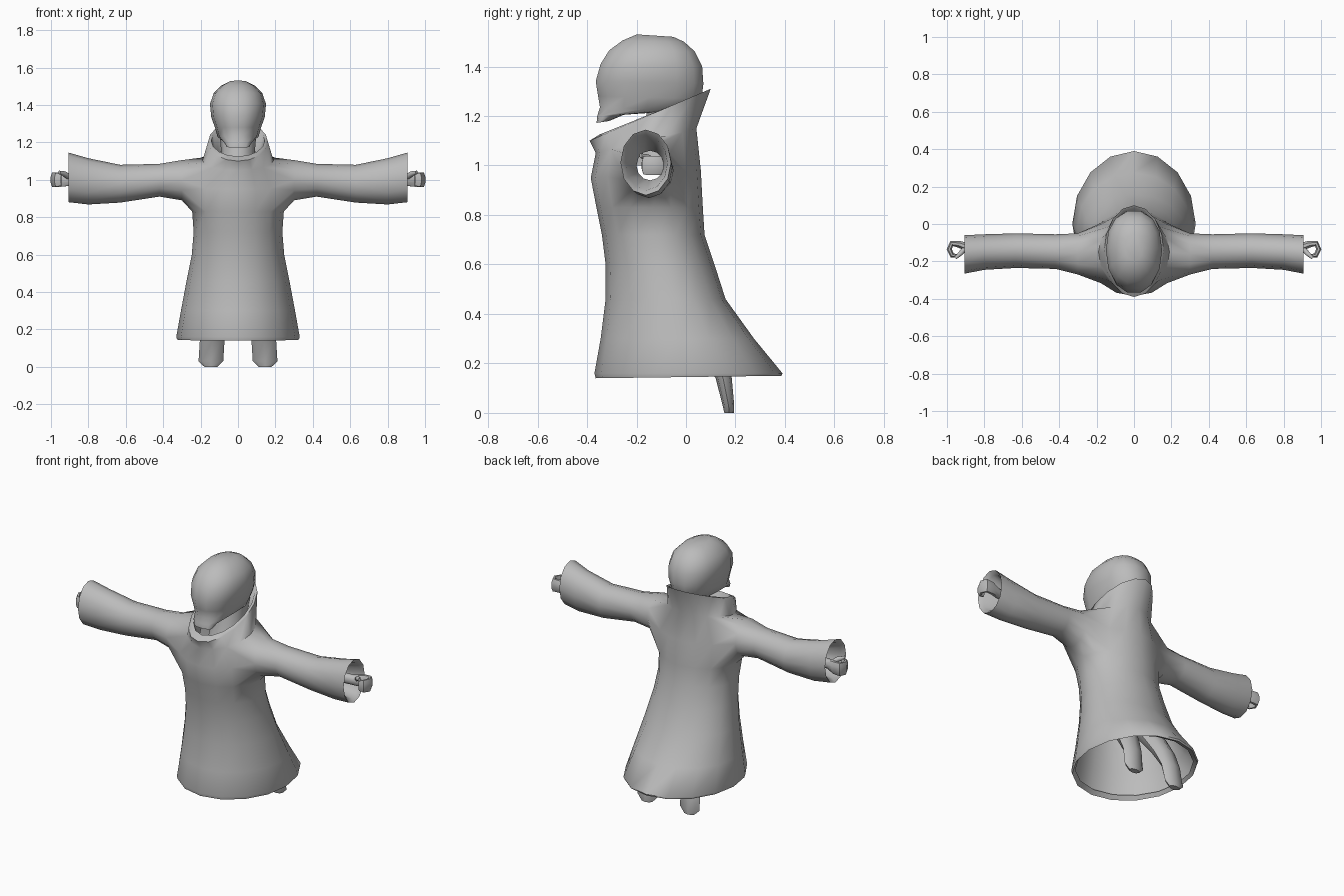
import bpy, bmesh, math
from mathutils import Vector

if "Cube" in bpy.data.objects:
    bpy.data.objects.remove(bpy.data.objects["Cube"])

mat = bpy.data.materials.new("plain grey")
mat.diffuse_color = (0.5, 0.5, 0.5, 1)
mat.use_nodes = True
mat.node_tree.nodes["Principled BSDF"].inputs["Base Color"].default_value = mat.diffuse_color


def finish(bm, name, angle=50):
    bmesh.ops.recalc_face_normals(bm, faces=bm.faces)
    me = bpy.data.meshes.new(name)
    bm.to_mesh(me)
    bm.free()
    me.materials.append(mat)
    ob = bpy.data.objects.new(name, me)
    bpy.context.collection.objects.link(ob)
    bpy.ops.object.select_all(action='DESELECT')
    ob.select_set(True)
    bpy.context.view_layer.objects.active = ob
    bpy.ops.object.shade_smooth_by_angle(angle=math.radians(angle))
    return ob


def skin(bm, rings, caps=False):
    """Join successive closed rings of points with quads."""
    rows = [[v if isinstance(v, bmesh.types.BMVert) else bm.verts.new(v) for v in r] for r in rings]
    n = len(rows[0])
    for a, b in zip(rows, rows[1:]):
        for i in range(n):
            bm.faces.new((a[i], a[(i + 1) % n], b[(i + 1) % n], b[i]))
    if caps:
        bm.faces.new(rows[0])
        bm.faces.new(rows[-1])
    return rows


def level(zf, zb, yf, yb, hx, cy, n=16, cx=0, p=1.0):
    """Egg-shaped ring; zf/zb are the heights at its front and back."""
    pts = []
    for i in range(n):
        a = 2 * math.pi * i / n
        c, s = math.cos(a), math.sin(a)
        c = math.copysign(abs(c) ** p, c)
        s = math.copysign(abs(s) ** p, s)
        y = cy + s * ((yb - cy) if s > 0 else (cy - yf))
        t = (y - yf) / (yb - yf)
        pts.append((cx + hx * c, y, zf + (zb - zf) * t))
    return pts


# Robe: body with tilted collar and sleeves grown out of side openings
body = [
    (.165, .165, -.345, .35, .31, 0),
    (.14, .15, -.365, .385, .325, 0),
    (.16, .16, -.37, .39, .33, 0),
    (.30, .30, -.345, .275, .305, -.02),
    (.46, .46, -.325, .16, .275, -.05),
    (.60, .60, -.325, .115, .247, -.09),
    (.72, .72, -.34, .075, .237, -.12),
    (.83, .83, -.362, .068, .245, -.14),
    (.95, .98, -.385, .06, .25, -.15),
    (1.05, 1.15, -.365, .042, .19, -.15),
    (1.10, 1.31, -.39, .10, .16, -.15),
    (1.125, 1.30, -.35, .085, .143, -.14),
    (1.03, 1.18, -.30, .02, .12, -.14),
]
sleeve = [  # x, y front, y back, z bottom, z top
    (.30, -.27, -.05, .89, 1.105),
    (.42, -.24, -.055, .91, 1.085),
    (.63, -.235, -.05, .878, 1.08),
    (.80, -.245, -.055, .868, 1.115),
    (.905, -.265, -.06, .88, 1.145),
    (.885, -.245, -.075, .90, 1.12),
    (.70, -.20, -.09, .94, 1.06),
]
bm = bmesh.new()
rows = skin(bm, [level(*r) for r in body])
lo, mid, hi = rows[7:10]
for side in (1, -1):
    def at(row, j):
        return row[j % 16] if side > 0 else row[(8 - j) % 16]
    hole = [at(lo, j) for j in range(-2, 3)] + [at(mid, 2)]
    hole += [at(hi, j) for j in range(2, -3, -1)] + [at(mid, -2)]
    inner = [at(mid, j) for j in (-1, 0, 1)]
    bmesh.ops.delete(bm, geom=inner, context='VERTS')
    rings = [hole]
    for x, yf, yb, zb, zt in sleeve:
        rings.append([])
        for k in range(12):
            a = math.radians(30 * (k - 2) - 90)
            rings[-1].append((side * x, (yf + yb) / 2 + (yb - yf) / 2 * math.cos(a),
                              (zb + zt) / 2 + (zt - zb) / 2 * math.sin(a)))
    skin(bm, rings)
finish(bm, "robe", 60)

# Head: rounded skull with a narrow chin at the front
head = [
    (1.172, 1.18, -.362, -.31, .06, -.335),
    (1.20, 1.205, -.36, -.25, .075, -.31),
    (1.235, 1.225, -.352, .03, .11, -.16),
    (1.28, 1.27, -.36, .068, .122, -.15),
    (1.34, 1.33, -.37, .075, .143, -.14),
    (1.41, 1.40, -.35, .07, .15, -.14),
    (1.465, 1.46, -.315, .04, .13, -.13),
    (1.505, 1.50, -.26, -.005, .09, -.13),
    (1.53, 1.52, -.20, -.05, .045, -.125),
]
bm = bmesh.new()
skin(bm, [level(*r, n=14, p=.88) for r in head], True)
finish(bm, "head", 60)

# Neck
bm = bmesh.new()
skin(bm, [level(1.0, 1.0, -.22, .0, .11, -.11, 10),
          level(1.15, 1.15, -.17, .03, .09, -.07, 10),
          level(1.26, 1.26, -.16, .05, .10, -.06, 10)], True)
finish(bm, "neck")


def band(name, path, side):
    """Tube along a path; each point is x, y, z, half thickness, half height."""
    bm = bmesh.new()
    rings = []
    for i, (x, y, z, t, h) in enumerate(path):
        a, b = path[max(i - 1, 0)], path[min(i + 1, len(path) - 1)]
        d = Vector((b[0] - a[0], b[1] - a[1])).normalized()
        rings.append([])
        for k in range(8):
            u = 2 * math.pi * (k + .5) / 8
            o = t * math.cos(u)
            rings[-1].append((side * (x - d.y * o), y + d.x * o, z + h * math.sin(u)))
    skin(bm, rings, True)
    finish(bm, name)


for side, tag in ((1, "right"), (-1, "left")):
    # Hand: wrist and palm curling round into fingers, with a thumb above
    band("hand_" + tag, [(.70, -.145, 1.0, .03, .03), (.88, -.13, 1.0, .025, .03),
                         (.935, -.108, 1.0, .02, .04), (.975, -.105, 1.0, .016, .042),
                         (.988, -.135, 1.0, .015, .042), (.972, -.168, 1.0, .014, .04),
                         (.945, -.17, 1.0, .010, .035)], side)
    band("thumb_" + tag, [(.90, -.125, 1.01, .014, .018), (.925, -.155, 1.03, .014, .016),
                          (.955, -.183, 1.04, .008, .009)], side)
    # Leg: shin sloping back to a flat hanging foot
    leg = [(.0, .0, .155, .195, .035, .175, .145), (.03, .03, .148, .195, .066, .172, .145),
           (.14, .14, .12, .185, .066, .15, .138), (.24, .24, .05, .155, .07, .10, .13),
           (.36, .36, -.05, .09, .075, .02, .12), (.50, .50, -.16, .0, .08, -.08, .11)]
    bm = bmesh.new()
    skin(bm, [level(*r[:6], n=8, cx=side * r[6]) for r in leg], True)
    finish(bm, "leg_" + tag)
